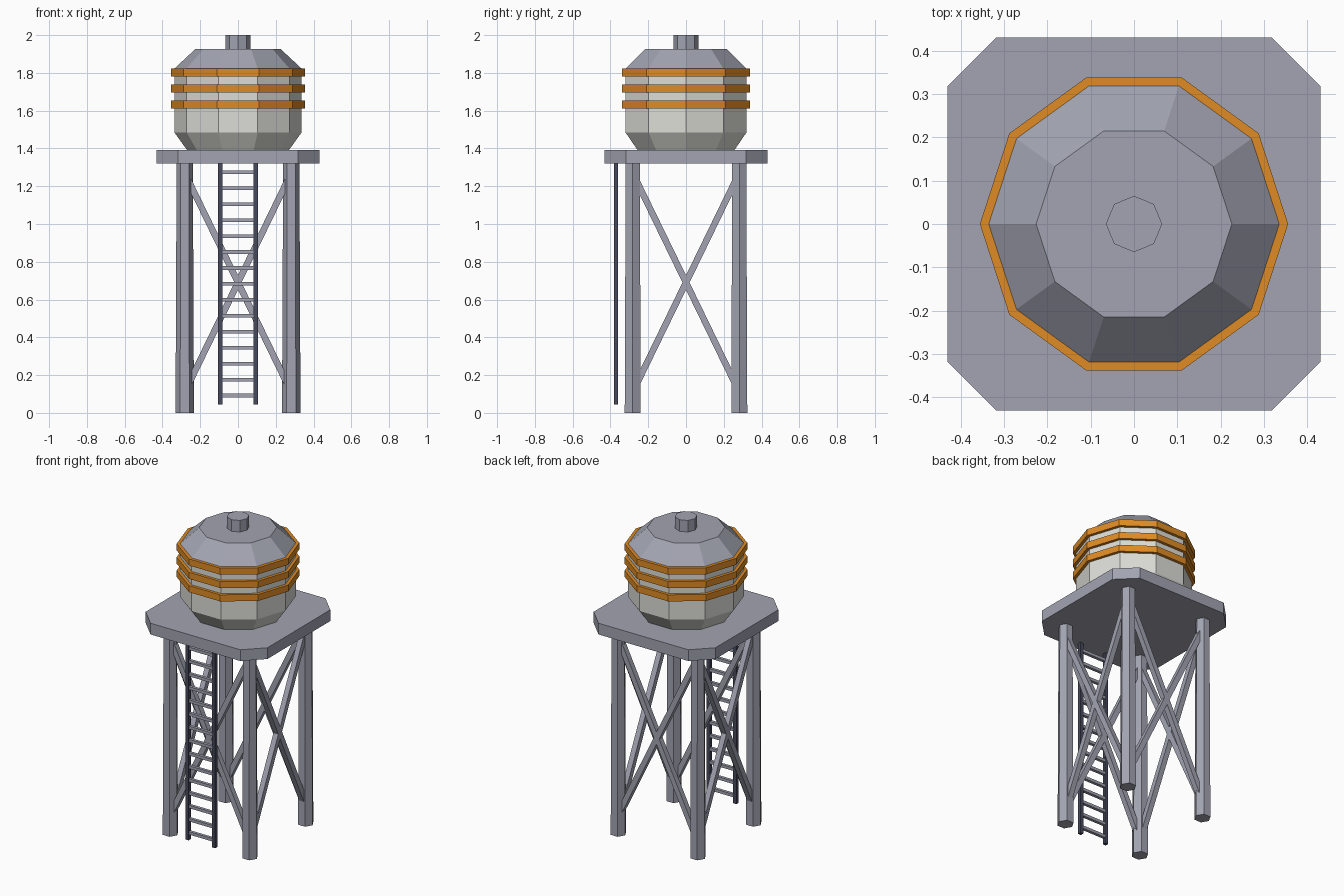
import bpy, bmesh, math
from mathutils import Vector

if "Cube" in bpy.data.objects:
    bpy.data.objects.remove(bpy.data.objects["Cube"])


def material(name, rgb):
    m = bpy.data.materials.new(name)
    m.diffuse_color = (*rgb, 1)
    m.use_nodes = True
    m.node_tree.nodes["Principled BSDF"].inputs["Base Color"].default_value = m.diffuse_color
    return m


GREY = material("steel grey", (0.36, 0.37, 0.44))
WHITE = material("tank white", (0.72, 0.72, 0.68))
ORANGE = material("band orange", (0.74, 0.26, 0.018))
DARK = material("dark blue grey", (0.062, 0.067, 0.107))


def make_object(name, bm, mat):
    bmesh.ops.recalc_face_normals(bm, faces=bm.faces)
    mesh = bpy.data.meshes.new(name)
    bm.to_mesh(mesh)
    bm.free()
    mesh.materials.append(mat)
    ob = bpy.data.objects.new(name, mesh)
    bpy.context.collection.objects.link(ob)
    return ob


def loft(bm, rings):
    """Skin a stack of equal-length rings and cap both ends."""
    loops = [[bm.verts.new(p) for p in ring] for ring in rings]
    n = len(loops[0])
    for a, b in zip(loops, loops[1:]):
        for i in range(n):
            j = (i + 1) % n
            bm.faces.new((a[i], a[j], b[j], b[i]))
    bm.faces.new(loops[0][::-1])
    bm.faces.new(loops[-1])


def turned(name, profile, sides, mat, cx=0, cy=0):
    """Solid with a regular polygon section; profile is (radius, z)."""
    bm = bmesh.new()
    loft(bm, [[(cx + r * math.cos(math.tau * i / sides),
                cy + r * math.sin(math.tau * i / sides), z)
               for i in range(sides)] for r, z in profile])
    return make_object(name, bm, mat)


def bar(name, start, end, width, mat):
    """Square bar between two points."""
    a, b = Vector(start), Vector(end)
    d = (b - a).normalized()
    # keep one side of the section horizontal
    side = Vector((0, 0, 1)).cross(d)
    side = side.normalized() if side.length > 1e-4 else Vector((1, 0, 0))
    up = d.cross(side)
    h = width / 2
    corners = [side * sx * h + up * sy * h
               for sx, sy in ((-1, -1), (1, -1), (1, 1), (-1, 1))]
    bm = bmesh.new()
    loft(bm, [[p + c for c in corners] for p in (a, b)])
    return make_object(name, bm, mat)


# Tank, roof and vent
turned("tank", [(0.265, 1.385), (0.337, 1.485), (0.337, 1.822)], 10, WHITE)
turned("roof", [(0.342, 1.818), (0.226, 1.926)], 10, GREY)
turned("roof_vent", [(0.065, 1.92), (0.065, 2.0)], 8, GREY)

# Bands around the tank
for i in range(3):
    z = 1.611 + i * 0.0855
    turned(f"tank_band_{i + 1}", [(0.356, z), (0.356, z + 0.042)], 10, ORANGE)

# Platform with cut corners
E, C = 0.431, 0.318
outline = [(E, -C), (E, C), (C, E), (-C, E), (-E, C), (-E, -C), (-C, -E), (C, -E)]
bm = bmesh.new()
loft(bm, [[(x, y, z) for x, y in outline] for z in (1.32, 1.392)])
make_object("platform", bm, GREY)

# Four hexagonal legs
L = 0.282
for sx in (-1, 1):
    for sy in (-1, 1):
        turned("leg", [(0.049, 0), (0.043, 1.33)], 6, GREY, sx * L, sy * L)

# Crossed braces on each side
for s in (-1, 1):
    for t in (-1, 1):
        bar("side_brace", (s * L, -t * L, 0.11), (s * L, t * L, 1.27), 0.034, GREY)
        bar("front_back_brace", (-t * L, s * L, 0.11), (t * L, s * L, 1.27), 0.034, GREY)

# Ladder at the front
LY, LX = -0.37, 0.094
for s in (-1, 1):
    bar("ladder_rail", (s * LX, LY, 0.045), (s * LX, LY, 1.325), 0.022, DARK)
for i in range(15):
    z = 0.092 + i * 0.0844
    bar("ladder_rung", (-LX, LY, z), (LX, LY, z), 0.019, GREY)
